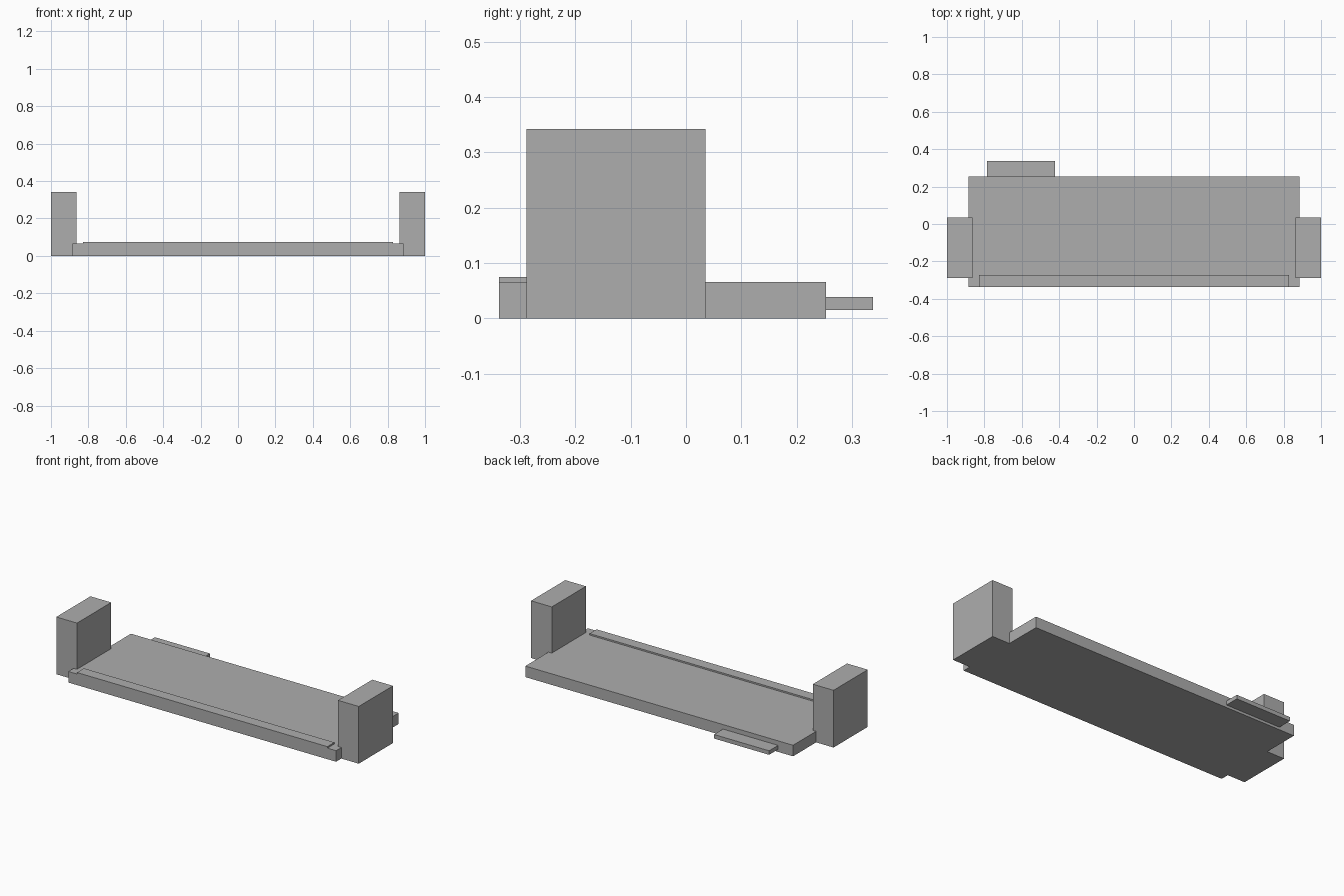
import bpy
from mathutils import Vector

cube = bpy.data.objects.get("Cube")
if cube:
    bpy.data.objects.remove(cube, do_unlink=True)

# One plain grey for every part
grey = bpy.data.materials.new("plain_grey")
grey.use_nodes = True
colour = (0.42, 0.42, 0.42, 1.0)
grey.diffuse_color = colour
grey.node_tree.nodes["Principled BSDF"].inputs["Base Color"].default_value = colour


def box(name, low, high):
    """Add a box spanning two opposite corners."""
    low, high = Vector(low), Vector(high)
    bpy.ops.mesh.primitive_cube_add(size=1, location=(low + high) / 2)
    obj = bpy.context.object
    obj.name = name
    obj.scale = high - low
    bpy.ops.object.transform_apply(location=False, rotation=False, scale=True)
    obj.data.materials.append(grey)
    return obj


# Flat base
box("deck", (-0.885, -0.338, 0), (0.885, 0.253, 0.066))

# Low raised strip along the front edge
box("front_strip", (-0.828, -0.338, 0.02), (0.828, -0.272, 0.075))

# Tall blocks at both ends
for name, side in (("left_post", 1), ("right_post", -1)):
    xs = sorted((side * 0.863, side))
    box(name, (xs[0], -0.288, 0), (xs[1], 0.035, 0.342))

# Thin tab sticking out of the back
box("back_tab", (-0.786, 0.24, 0.015), (-0.422, 0.338, 0.039))
